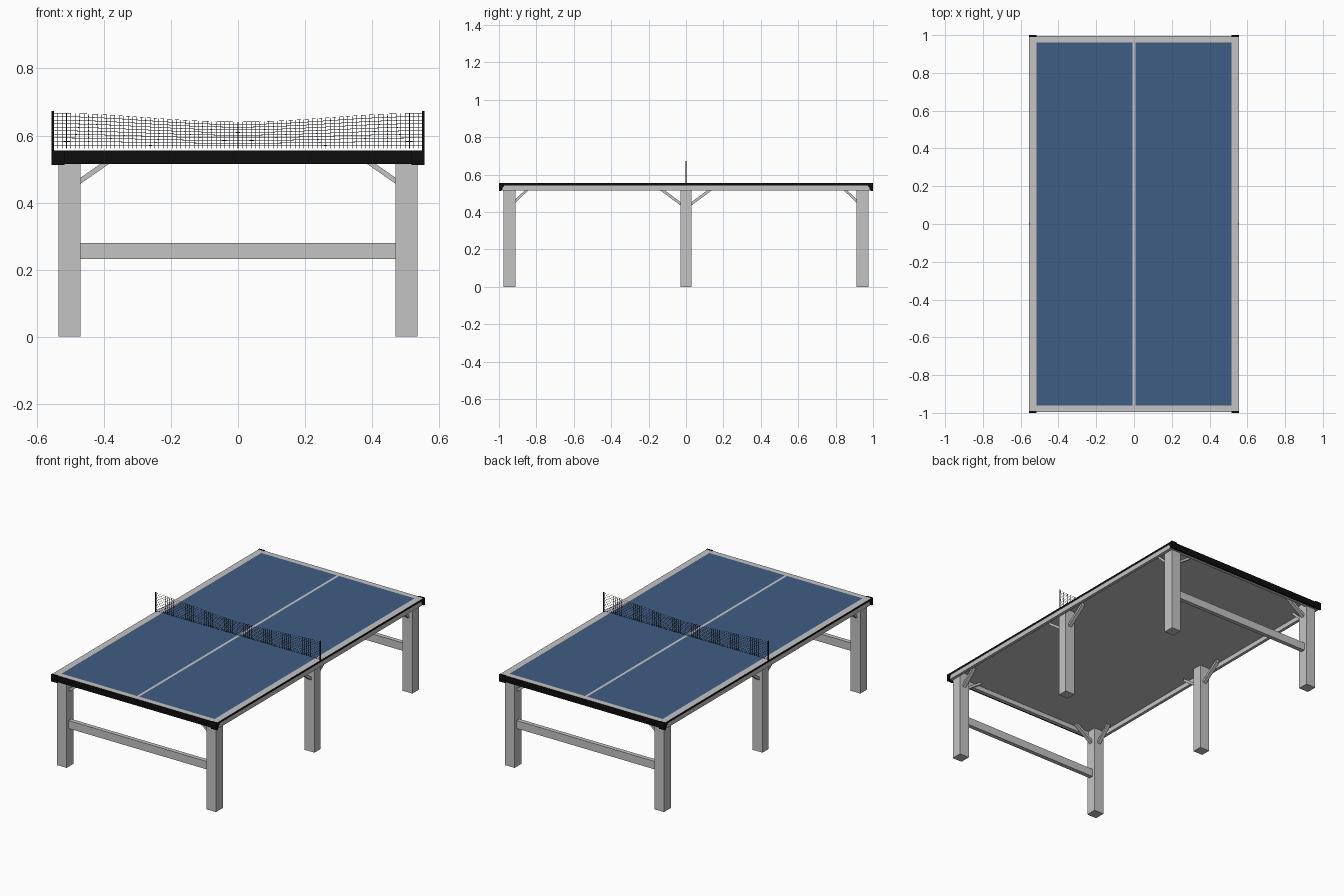
import bpy, bmesh
from math import cos, pi
from mathutils import Vector

cube = bpy.data.objects.get("Cube")
if cube:
    bpy.data.objects.remove(cube, do_unlink=True)


def material(name, rgb):
    m = bpy.data.materials.new(name)
    m.use_nodes = True
    m.diffuse_color = (*rgb, 1)
    m.node_tree.nodes["Principled BSDF"].inputs["Base Color"].default_value = (*rgb, 1)
    return m


GREY = material("light_grey", (0.55, 0.55, 0.55))
BLUE = material("table_blue", (0.05, 0.11, 0.23))
BLACK = material("black", (0.004, 0.004, 0.004))
NET = material("net_dark", (0.015, 0.013, 0.012))


def finish(name, bm, *mats):
    bmesh.ops.recalc_face_normals(bm, faces=bm.faces)
    me = bpy.data.meshes.new(name)
    bm.to_mesh(me)
    bm.free()
    for m in mats:
        me.materials.append(m)
    ob = bpy.data.objects.new(name, me)
    bpy.context.collection.objects.link(ob)
    return ob


def box_mesh(lo, hi):
    bm = bmesh.new()
    bmesh.ops.create_cube(bm, size=1)
    lo, hi = Vector(lo), Vector(hi)
    for v in bm.verts:
        v.co = (lo + hi) / 2 + v.co * (hi - lo)
    return bm


def box(name, lo, hi, mat):
    return finish(name, box_mesh(lo, hi), mat)


def prism(name, points, offset, mat):
    """Extrude a planar outline along an offset."""
    bm = bmesh.new()
    face = bm.faces.new([bm.verts.new(p) for p in points])
    out = bmesh.ops.extrude_face_region(bm, geom=[face])["geom"]
    bmesh.ops.translate(bm, vec=offset, verts=[g for g in out if isinstance(g, bmesh.types.BMVert)])
    return finish(name, bm, mat)


# Board: cut along the painted lines, coloured by position and direction
TOP, UNDER, HX, HY = 0.555, 0.543, 0.555, 0.994
bm = box_mesh((-HX, -HY, UNDER), (HX, HY, TOP))
cuts = [((x, 0, 0), (1, 0, 0)) for x in (-0.515, -0.008, 0.008, 0.515)]
cuts += [((0, y, 0), (0, 1, 0)) for y in (-0.96, 0.96)]
for co, no in cuts:
    bmesh.ops.bisect_plane(bm, geom=bm.verts[:] + bm.edges[:] + bm.faces[:], plane_co=co, plane_no=no)
bm.normal_update()
for f in bm.faces:
    c = f.calc_center_median()
    if abs(f.normal.z) < 0.5:
        f.material_index = 2
    elif f.normal.z > 0 and 0.008 < abs(c.x) < 0.515 and abs(c.y) < 0.96:
        f.material_index = 1
finish("table_top", bm, GREY, BLUE, BLACK)

# Apron, black end bands and corner guards
LOW = 0.515
for s, side in ((-1, "right"), (1, "left")):
    box(side + "_apron", (s * 0.535, -0.98, LOW), (s * 0.553, 0.98, UNDER), GREY)
for t, end in ((-1, "front"), (1, "back")):
    box(end + "_apron", (-0.535, t * 0.965, LOW), (0.535, t * 0.985, UNDER), GREY)
    box(end + "_band", (-0.553, t * 0.985, LOW), (0.553, t * 0.994, 0.553), BLACK)
    for s, side in ((-1, "right"), (1, "left")):
        guard = [(s * 0.552, t * 0.964, 0.553), (s * 0.552, t, 0.553),
                 (s * 0.552, t, 0.512), (s * 0.552, t * 0.992, 0.512)]
        prism(f"{end}_{side}_corner_guard", guard, (s * 0.005, 0, 0), BLACK)
        box(f"{end}_{side}_corner_cap", (s * 0.517, t * 0.99, 0.512),
            (s * 0.557, t, 0.556), BLACK)


# Diagonal braces run from a leg up to the board
def brace(name, foot, direction, run, rise):
    foot, d = Vector(foot), Vector(direction)
    across = Vector((-d.y, d.x, 0)) * 0.022
    up, thick = Vector((0, 0, rise)), Vector((0, 0, 0.018))
    start = foot - across / 2
    prism(name, [start, start + d * run + up, start + d * run + up + thick, start + thick], across, GREY)


# Legs with their braces
for s, side in ((-1, "right"), (1, "left")):
    for t, place in ((-1, "front"), (0, "middle"), (1, "back")):
        name = f"{place}_{side}_leg"
        y = t * 0.943
        half = 0.0325 if t else 0.03
        box(name, (s * 0.47, y - half, 0), (s * 0.535, y + half, UNDER), GREY)
        for d in ((-t,) if t else (-1, 1)):
            run, foot = (0.09, 0.452) if t else (0.115, 0.436)
            brace(name + "_long_brace", (s * 0.503, y + d * half, foot), (0, d, 0), run, 0.085)
        if t:
            brace(name + "_cross_brace", (s * 0.47, y, 0.456), (-s, 0, 0), 0.115, 0.08)

# Stretchers between the end legs
for t, end in ((-1, "front"), (1, "back")):
    box(end + "_stretcher", (-0.472, t * 0.93, 0.232), (0.472, t * 0.956, 0.28), GREY)

# Net: a sagging grid turned into strands
bm = bmesh.new()
COLS, ROWS, WIDTH = 84, 10, 0.551
bmesh.ops.create_grid(bm, x_segments=COLS, y_segments=ROWS, size=0.5)
for v in bm.verts:
    u, h = v.co.x * 2, v.co.y + 0.5
    height = 0.094 - 0.013 * (1 + cos(pi * u)) 
    v.co = (u * WIDTH, 0, 0.561 + h * (height + 0.012))
net = finish("net", bm, NET)
wire = net.modifiers.new("strands", "WIREFRAME")
wire.thickness = 0.0022
wire.use_even_offset = False

# Net posts
for s, side in ((-1, "right"), (1, "left")):
    bm = bmesh.new()
    bmesh.ops.create_cone(bm, cap_ends=True, segments=12, radius1=0.004, radius2=0.004, depth=0.125)
    bmesh.ops.translate(bm, vec=(s * 0.553, 0, 0.61), verts=bm.verts)
    finish(side + "_net_post", bm, BLACK)
